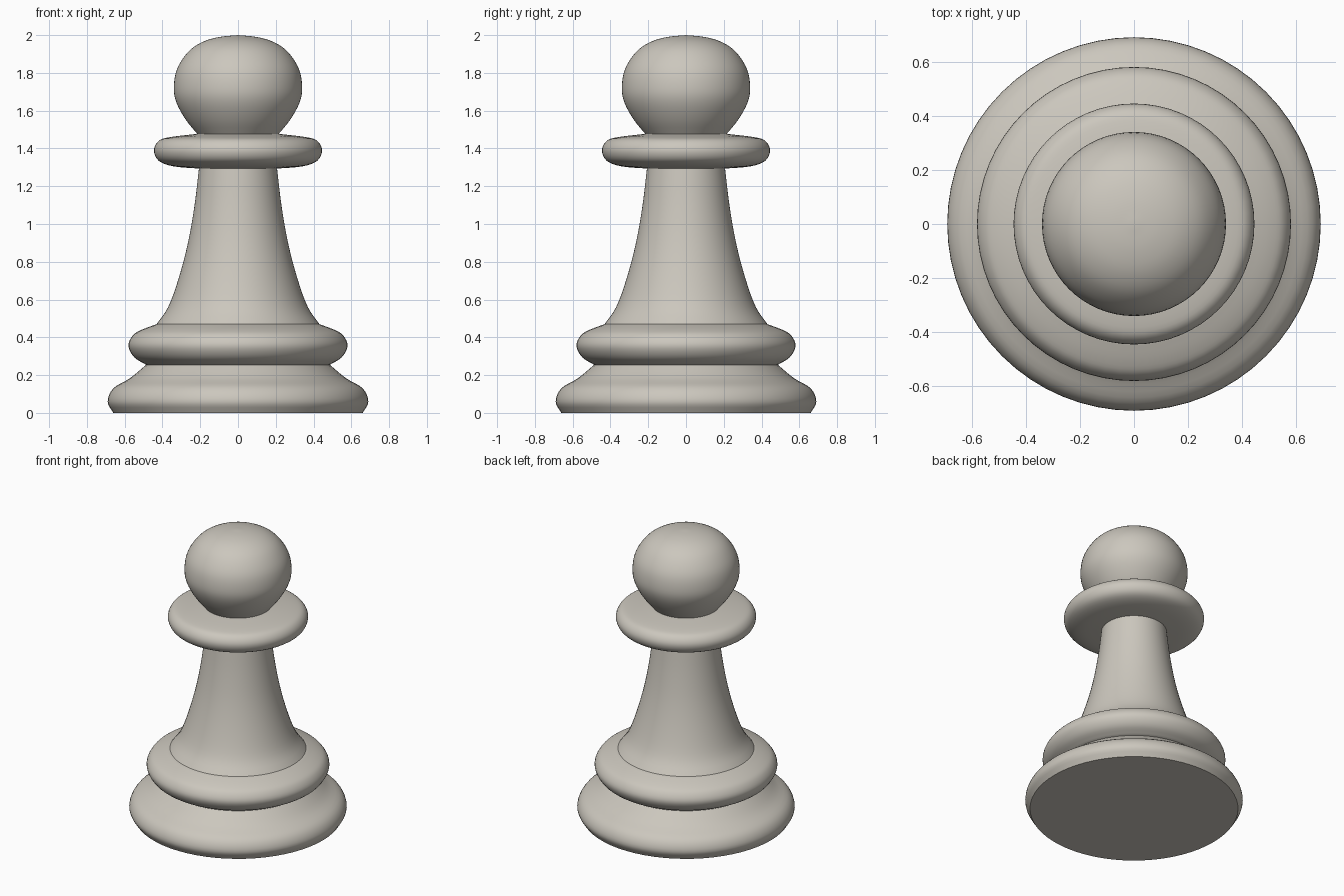
import bpy, bmesh, math
from mathutils import Vector

if "Cube" in bpy.data.objects:
    bpy.data.objects.remove(bpy.data.objects["Cube"], do_unlink=True)

SEGMENTS = 64

# Single warm grey finish
stone = bpy.data.materials.new("warm_grey")
stone.use_nodes = True
colour = (0.60, 0.57, 0.51, 1)
stone.diffuse_color = colour
stone.node_tree.nodes["Principled BSDF"].inputs["Base Color"].default_value = colour


def smooth_profile(points, steps=4):
    """Catmull-Rom curve through (radius, height) points."""
    p = [Vector(q) for q in points]
    p = [2 * p[0] - p[1]] + p + [2 * p[-1] - p[-2]]
    out = []
    for a, b, c, d in zip(p, p[1:], p[2:], p[3:]):
        for i in range(steps):
            t = i / steps
            out.append(0.5 * (2 * b + (c - a) * t + (2 * a - 5 * b + 4 * c - d) * t ** 2
                              + (3 * b - a - 3 * c + d) * t ** 3))
    return out + [p[-2]]


def lathe(name, points):
    """Turn a profile around z, closing it onto the axis at both ends."""
    curve = smooth_profile(points)
    if curve[0].x > 0:
        curve.insert(0, Vector((0, curve[0].y)))
    if curve[-1].x > 0:
        curve.append(Vector((0, curve[-1].y)))
    bm = bmesh.new()
    verts = [bm.verts.new((max(r, 0), 0, z)) for r, z in curve]
    edges = [bm.edges.new(pair) for pair in zip(verts, verts[1:])]
    bmesh.ops.spin(bm, geom=verts + edges, cent=(0, 0, 0), axis=(0, 0, 1),
                   angle=math.tau, steps=SEGMENTS, use_merge=True)
    bmesh.ops.remove_doubles(bm, verts=bm.verts[:], dist=0.0001)
    bmesh.ops.recalc_face_normals(bm, faces=bm.faces[:])
    mesh = bpy.data.meshes.new(name)
    bm.to_mesh(mesh)
    bm.free()
    mesh.materials.append(stone)
    obj = bpy.data.objects.new(name, mesh)
    bpy.context.collection.objects.link(obj)
    bpy.ops.object.select_all(action="DESELECT")
    obj.select_set(True)
    bpy.context.view_layer.objects.active = obj
    bpy.ops.object.shade_smooth_by_angle(angle=math.radians(40))
    return obj


# Broad foot, narrowing to a neck under the ring
lathe("foot", [(0.66, 0), (0.69, 0.06), (0.66, 0.13), (0.57, 0.185), (0.48, 0.26)])

# Rounded ring above the foot
lathe("base_ring", [(0.485, 0.254), (0.55, 0.295), (0.58, 0.355), (0.557, 0.41),
                    (0.51, 0.44), (0.43, 0.47)])

# Flared stem
lathe("stem", [(0.435, 0.465), (0.37, 0.56), (0.315, 0.71), (0.265, 0.9),
               (0.23, 1.1), (0.205, 1.31)])

# Collar below the head
lathe("collar", [(0.2, 1.293), (0.34, 1.305), (0.42, 1.335), (0.445, 1.39),
                 (0.42, 1.44), (0.36, 1.46), (0.21, 1.478)])

# Slightly flattened ball head
lathe("head", [(0.21, 1.47), (0.275, 1.55), (0.325, 1.64), (0.34, 1.72), (0.323, 1.82),
               (0.265, 1.91), (0.19, 1.963), (0.1, 1.99), (0, 2.0)])
